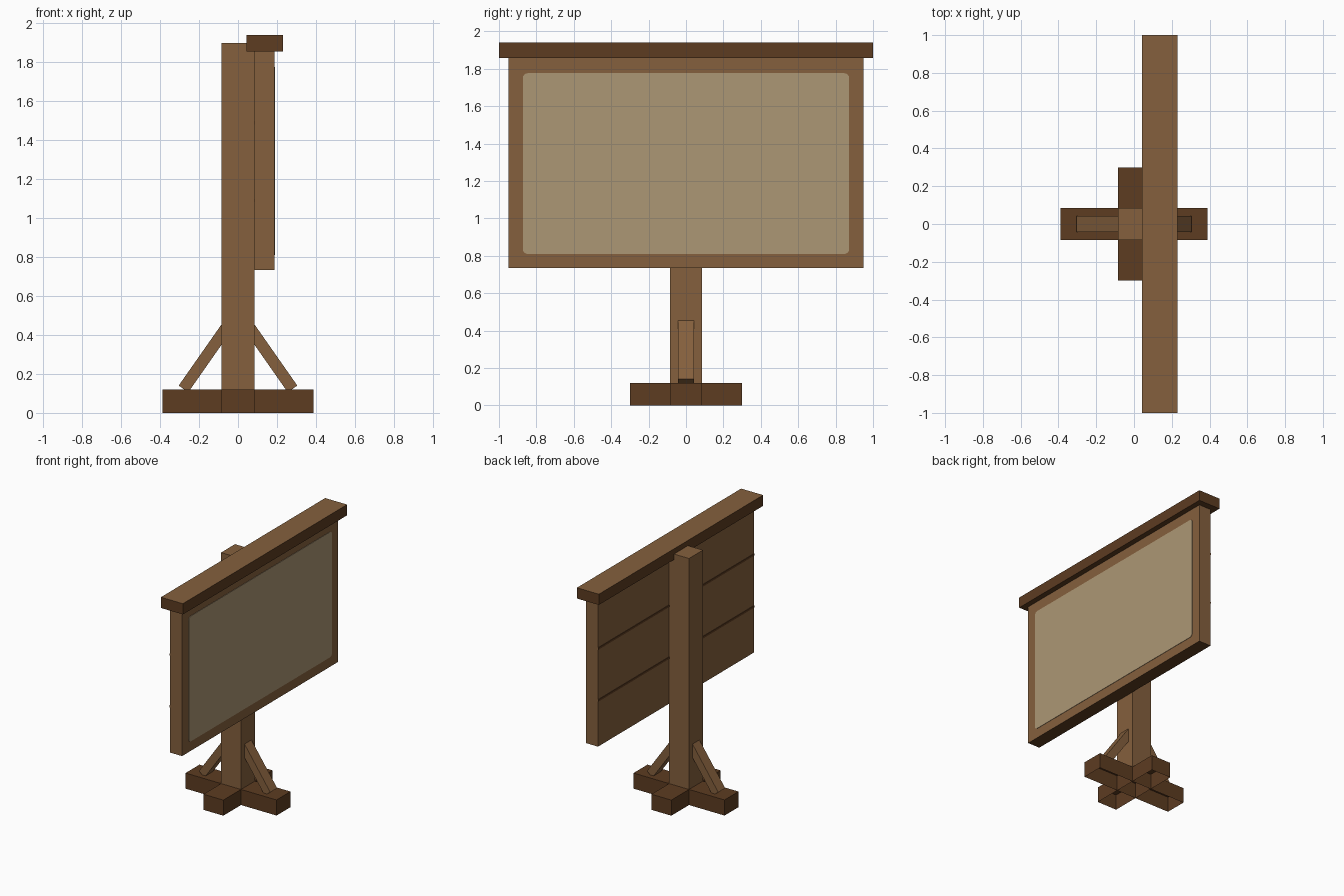
import bpy, bmesh, math
from mathutils import Matrix

if "Cube" in bpy.data.objects:
    bpy.data.objects.remove(bpy.data.objects["Cube"])


def material(name, r, g, b):
    lin = [((c / 255 + 0.055) / 1.055) ** 2.4 for c in (r, g, b)]
    m = bpy.data.materials.new(name)
    m.diffuse_color = (*lin, 1)
    m.use_nodes = True
    m.node_tree.nodes["Principled BSDF"].inputs["Base Color"].default_value = m.diffuse_color
    return m


WOOD = material("oak brown", 133, 96, 61)
DARK = material("dark brown", 93, 60, 33)
PAPER = material("parchment", 172, 151, 117)


def finish(name, bm, *mats):
    bmesh.ops.recalc_face_normals(bm, faces=bm.faces)
    mesh = bpy.data.meshes.new(name)
    bm.to_mesh(mesh)
    bm.free()
    for m in mats:
        mesh.materials.append(m)
    ob = bpy.data.objects.new(name, mesh)
    bpy.context.collection.objects.link(ob)
    return ob


def box(name, x, y, z, mats, second=None, open_bottom=False):
    """Box from ranges; faces pointing along z sign 'second' take the second material."""
    bm = bmesh.new()
    bmesh.ops.create_cube(bm, size=1)
    for v in bm.verts:
        for i, (lo, hi) in enumerate((x, y, z)):
            v.co[i] = lo if v.co[i] < 0 else hi
    bm.normal_update()
    if second:
        for f in bm.faces:
            f.material_index = int(f.normal.z * second > 0.5)
    if open_bottom:
        bmesh.ops.delete(bm, geom=[f for f in bm.faces if f.normal.z < -0.5],
                         context='FACES')
    return finish(name, bm, *mats)


# Crossed feet, open underneath
box("long_foot", (-0.388, 0.388), (-0.085, 0.085), (0, 0.12), [DARK], open_bottom=True)
box("short_foot", (-0.085, 0.085), (-0.30, 0.30), (0, 0.12), [DARK], open_bottom=True)

# Upright post
box("post", (-0.085, 0.085), (-0.085, 0.085), (0.12, 1.90), [WOOD])

# Diagonal braces on both sides of the post
angle = math.radians(55)
length = 0.40
for side, label in ((-1, "left"), (1, "right")):
    bm = bmesh.new()
    bmesh.ops.create_cube(bm, size=1)
    bmesh.ops.scale(bm, vec=(length, 0.084, 0.06), verts=bm.verts)
    bmesh.ops.translate(bm, vec=(length / 2, 0, 0), verts=bm.verts)
    bmesh.ops.transform(bm, matrix=Matrix.Rotation(-angle, 4, 'Y'), verts=bm.verts)
    bmesh.ops.translate(bm, vec=(-0.28, 0, 0.123), verts=bm.verts)
    if side > 0:
        bmesh.ops.scale(bm, vec=(-1, 1, 1), verts=bm.verts)
    finish(label + "_brace", bm, WOOD)

# Sign board with dark underside
box("board", (0.085, 0.188), (-0.95, 0.95), (0.735, 1.857), [WOOD, DARK], second=-1)

# Dark plank seams across the back of the board
for i, z in enumerate((1.09, 1.49)):
    box(f"plank_seam_{i + 1}", (0.082, 0.086), (-0.95, 0.95), (z - 0.008, z + 0.008), [DARK])

# Cap rail with lighter top
box("cap_rail", (0.043, 0.23), (-1, 1), (1.857, 1.94), [DARK, WOOD], second=1)

# Rounded notice sheet on the front of the board
bm = bmesh.new()
hy, hz, cz, r = 0.872, 0.483, 1.293, 0.025
ring = []
for q, (sy, sz) in enumerate(((1, 1), (-1, 1), (-1, -1), (1, -1))):
    for k in range(5):
        a = math.pi / 2 * (q + k / 4)
        ring.append(bm.verts.new((0.187, sy * (hy - r) + r * math.cos(a),
                                  cz + sz * (hz - r) + r * math.sin(a))))
sheet = bm.faces.new(ring)
ext = bmesh.ops.extrude_face_region(bm, geom=[sheet])
bmesh.ops.translate(bm, vec=(0.004, 0, 0),
                    verts=[g for g in ext["geom"] if isinstance(g, bmesh.types.BMVert)])
finish("notice_sheet", bm, PAPER)
